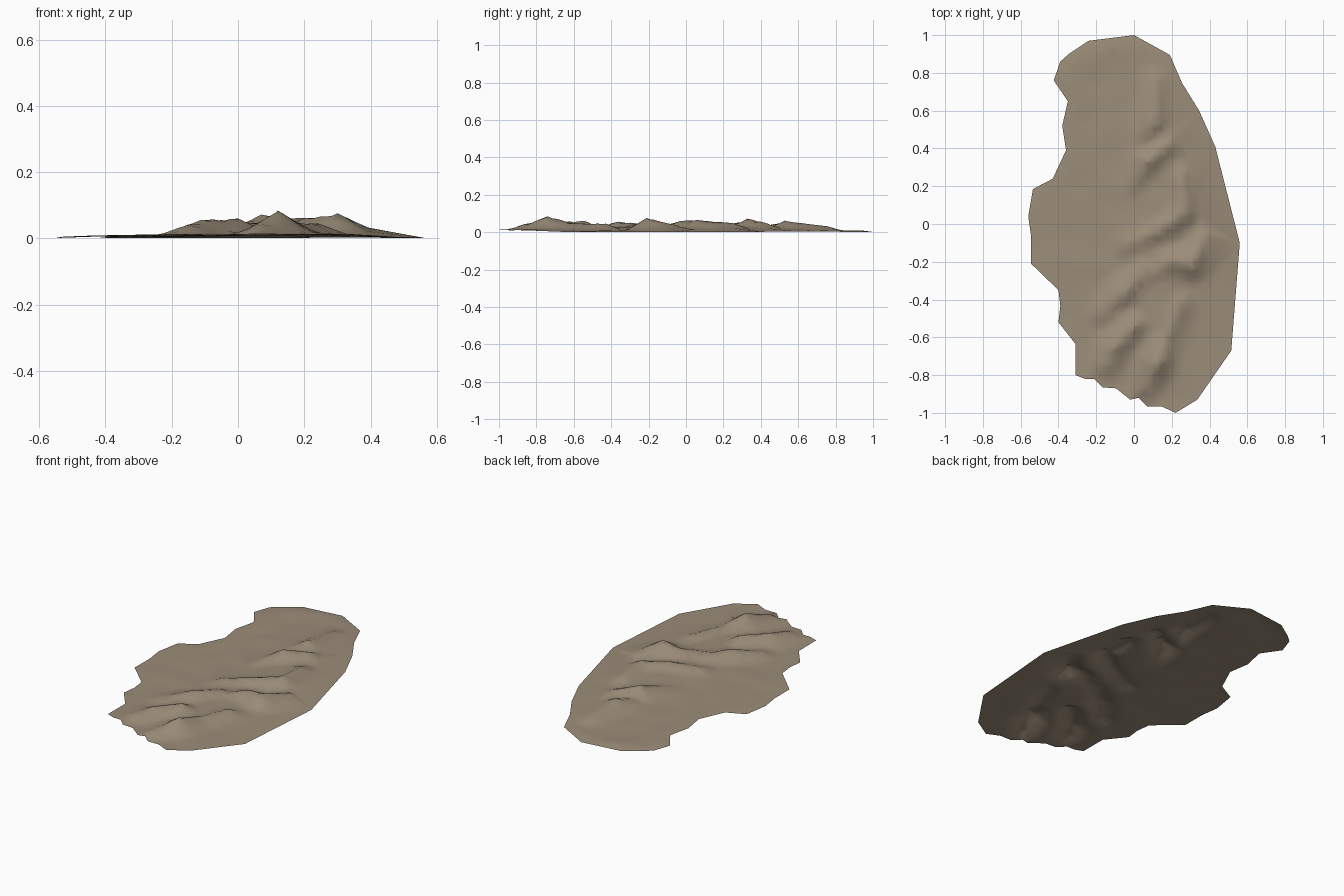
import bpy, bmesh, math, random
from mathutils import Vector, noise
from mathutils.geometry import delaunay_2d_cdt

if "Cube" in bpy.data.objects:
    bpy.data.objects.remove(bpy.data.objects["Cube"])

random.seed(4)

# Coast outline seen from above
OUTLINE = [(0, 1.0), (-.24, .97), (-.345, .90), (-.39, .86), (-.425, .76), (-.35, .65),
           (-.38, .52), (-.36, .39), (-.43, .24), (-.535, .185), (-.56, .04), (-.545, -.065),
           (-.545, -.21), (-.40, -.35), (-.39, -.435), (-.40, -.52), (-.31, -.635),
           (-.31, -.80), (-.26, -.82), (-.21, -.82), (-.165, -.865), (-.095, -.87),
           (-.02, -.93), (.025, -.92), (.07, -.965), (.145, -.965), (.22, -1.0),
           (.335, -.93), (.515, -.67), (.56, -.10), (.43, .41), (.345, .60),
           (.255, .745), (.19, .895)]

# Ridge crests: (x, y, height)
RIDGES = [
    [(.05, -.90, .035), (.12, -.74, .088), (.17, -.60, .052), (.24, -.43, .05)],
    [(-.15, -.75, .045), (-.11, -.66, .06), (.0, -.54, .064)],
    [(-.16, -.47, .035), (-.05, -.36, .06), (.06, -.24, .05)],
    [(.08, -.28, .045), (.2, -.19, .066), (.3, -.21, .08), (.38, -.05, .04)],
    [(-.03, -.11, .04), (.14, -.03, .064), (.26, .06, .07), (.25, .25, .052)],
    [(.0, .2, .036), (.07, .33, .076), (.18, .42, .055)],
    [(.06, .46, .045), (.1, .53, .066), (.11, .75, .036)],
]


def edge_height(x, y):
    if x > .4:
        return .006
    return .011 - .006 * y - (.004 if x < -.5 else 0)


def ridge_lift(x, y):
    best, p = 0, Vector((x, y))
    for line in RIDGES:
        for a, b in zip(line, line[1:]):
            va, vb = Vector(a[:2]), Vector(b[:2])
            d = vb - va
            t = min(1, max(0, (p - va).dot(d) / d.length_squared))
            h = a[2] + (b[2] - a[2]) * t
            dist = (p - va - d * t).length
            best = max(best, h * math.exp(-(dist / .085) ** 1.4))
    return best


def height(x, y):
    plain = .011 + .005 * noise.noise(Vector((x * 7, y * 7, 2)))
    # broad swell under the mountain chain
    swell = .022 * math.exp(-((x - .13) / .17) ** 2 - ((y + .1) / .7) ** 4)
    return max(plain + swell, ridge_lift(x, y))


def inside_margin(p):
    # distance to the coast, negative outside
    hit, best = False, 9
    for i, a in enumerate(OUTLINE):
        b = OUTLINE[i - 1]
        if (a[1] > p.y) != (b[1] > p.y) and \
                p.x < (b[0] - a[0]) * (p.y - a[1]) / (b[1] - a[1]) + a[0]:
            hit = not hit
        va, d = Vector(a), Vector(b) - Vector(a)
        t = min(1, max(0, (p - va).dot(d) / d.length_squared))
        best = min(best, (p - va - d * t).length)
    return best if hit else -best


# Scattered interior points; the east slope stays in long plain facets
points = [Vector(p) for p in OUTLINE]
step = .036
for i in range(-16, 17):
    for j in range(-28, 29):
        p = Vector((i * step + random.uniform(-.008, .008),
                    j * step + random.uniform(-.008, .008)))
        m = inside_margin(p)
        if m > (.14 if p.x > .24 else .03):
            points.append(p)
# crest points keep the peaks sharp
points += [Vector(p[:2]) for line in RIDGES for p in line if inside_margin(Vector(p[:2])) > .02]

n = len(OUTLINE)
co, _, tris, orig, _, _ = delaunay_2d_cdt(points, [(i, (i + 1) % n) for i in range(n)],
                                          [], 1, 1e-5)
bm = bmesh.new()
verts = []
for c, o in zip(co, orig):
    on_edge = any(k < n for k in o)
    z = edge_height(c.x, c.y) if on_edge else height(c.x, c.y)
    verts.append(bm.verts.new((c.x, c.y, z)))
for t in tris:
    bm.faces.new([verts[k] for k in t])
low = min(v.co.z for v in bm.verts)
for v in bm.verts:
    v.co.z -= min(low, .004)
for f in bm.faces:
    f.normal_update()
    if f.normal.z < 0:
        f.normal_flip()
    f.smooth = True

mesh = bpy.data.meshes.new("mountain_terrain")
bm.to_mesh(mesh)
bm.free()
mat = bpy.data.materials.new("dry earth")
mat.diffuse_color = (.33, .265, .19, 1)
mat.use_nodes = True
mat.node_tree.nodes["Principled BSDF"].inputs["Base Color"].default_value = mat.diffuse_color
mesh.materials.append(mat)
obj = bpy.data.objects.new("mountain_terrain", mesh)
bpy.context.collection.objects.link(obj)
